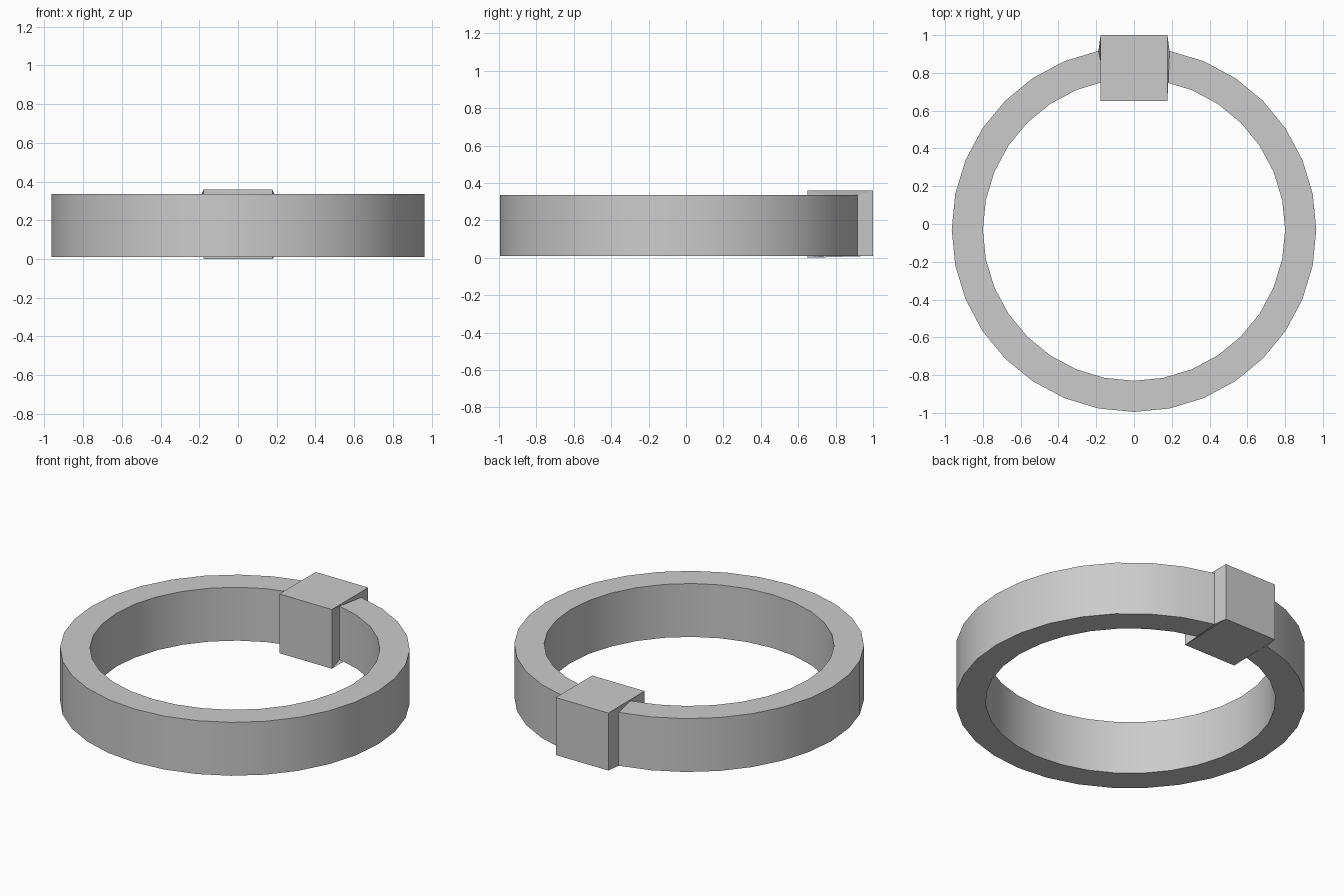
import bpy, bmesh, math

if "Cube" in bpy.data.objects:
    bpy.data.objects.remove(bpy.data.objects["Cube"])

SIDES = 32
OUTER, INNER = 0.965, 0.80
CENTRE_Y = -0.03
Z_LOW, Z_HIGH = 0.01, 0.335


def ring_section(i):
    # Four corners of the band profile at step i around the circle
    a = math.pi / 2 + 2 * math.pi * i / SIDES
    c, s = math.cos(a), math.sin(a)
    return [(r * c, CENTRE_Y + r * s, z) for r, z in
            ((INNER, Z_LOW), (OUTER, Z_LOW), (OUTER, Z_HIGH), (INNER, Z_HIGH))]


def block_section(x):
    # Four corners of the square block profile
    return [(x, 0.65, 0.0), (x, 1.0, 0.01), (x, 1.0, 0.36), (x, 0.65, 0.36)]


def loft(name, sections, smooth_angle=None):
    bm = bmesh.new()
    rows = [[bm.verts.new(p) for p in sec] for sec in sections]
    for a, b in zip(rows, rows[1:]):
        for k in range(4):
            n = (k + 1) % 4
            bm.faces.new((a[k], a[n], b[n], b[k]))
    # Cap both ends for consistent outward normals
    bm.faces.new(rows[0])
    bm.faces.new(rows[-1])
    bmesh.ops.recalc_face_normals(bm, faces=bm.faces)
    mesh = bpy.data.meshes.new(name)
    bm.to_mesh(mesh)
    bm.free()
    obj = bpy.data.objects.new(name, mesh)
    bpy.context.collection.objects.link(obj)
    if smooth_angle:
        bpy.ops.object.select_all(action='DESELECT')
        obj.select_set(True)
        bpy.context.view_layer.objects.active = obj
        bpy.ops.object.shade_smooth_by_angle(angle=math.radians(smooth_angle))
    return obj


# Round band, open where the block sits
loft("ring_band", [ring_section(i) for i in range(1, SIDES)], 30)

# Square block with shallow tapered sides meeting the band ends
loft("clasp_block", [ring_section(-1), block_section(0.177),
                     block_section(-0.177), ring_section(1)])
